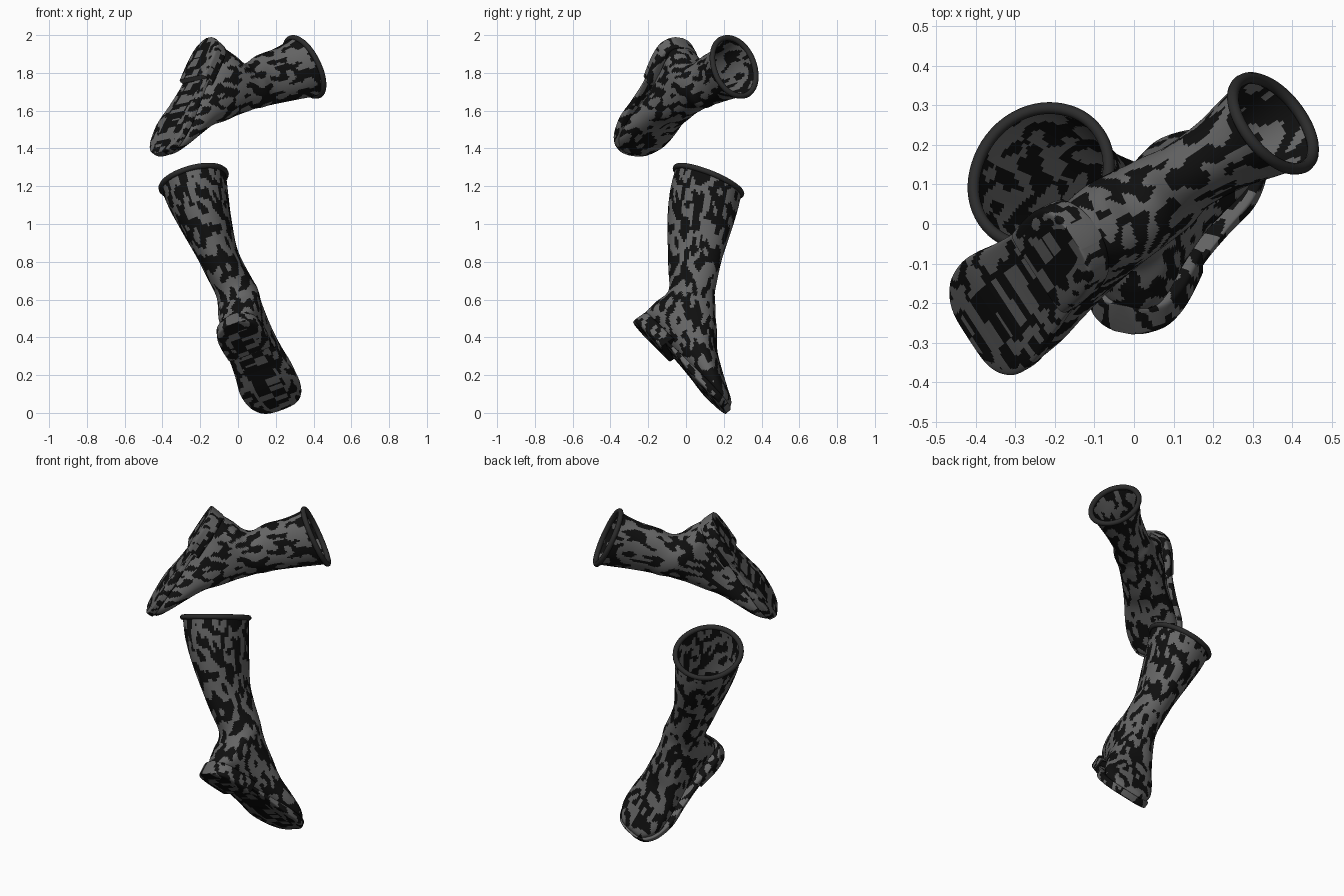
import bpy, math
from mathutils import Vector, noise

if "Cube" in bpy.data.objects:
    bpy.data.objects.remove(bpy.data.objects["Cube"])


def material(name, v):
    m = bpy.data.materials.new(name)
    m.diffuse_color = (v, v, v, 1)
    m.use_nodes = True
    m.node_tree.nodes["Principled BSDF"].inputs["Base Color"].default_value = m.diffuse_color
    return m


BLACK = material("black", 0.005)
GREY = material("grey", 0.13)
DARK = material("dark_grey", 0.025)

# Sections: back/bottom (t, n), front/top (t, n), half width, sideways shift
# t runs heel to toe along the sole, n away from the sole
FOOT = [
    (0.69, 0.03, 0.69, 0.05, 0.04, 0), (0.672, 0.02, 0.672, 0.082, 0.09, 0),
    (0.60, 0.02, 0.60, 0.118, 0.14, 0), (0.50, 0.025, 0.50, 0.168, 0.147, 0),
    (0.39, 0.035, 0.41, 0.22, 0.135, 0), (0.27, 0.045, 0.34, 0.285, 0.122, 0.005),
    (0.13, 0.05, 0.27, 0.34, 0.118, 0.01), (0.02, 0.05, 0.22, 0.385, 0.118, 0.015),
    (0.005, 0.13, 0.19, 0.41, 0.115, 0.02), (0.012, 0.21, 0.17, 0.43, 0.11, 0.02),
    (-0.012, 0.265, 0.15, 0.455, 0.105, 0.015)]
LONG_SHAFT = [
    (-0.10, 0.335, 0.09, 0.53, 0.103, 0.0), (-0.19, 0.41, 0.04, 0.60, 0.107, -0.01),
    (-0.32, 0.525, -0.04, 0.735, 0.135, -0.015), (-0.42, 0.635, -0.10, 0.83, 0.16, -0.015),
    (-0.49, 0.74, -0.15, 0.902, 0.175, -0.01)]
SHORT_SHAFT = [
    (-0.085, 0.305, 0.11, 0.495, 0.092, 0), (-0.16, 0.37, 0.035, 0.58, 0.10, 0.005),
    (-0.225, 0.415, -0.03, 0.655, 0.12, 0.01), (-0.274, 0.439, -0.086, 0.721, 0.135, 0.015)]
SOLE = [(t, lo, t, 0.052, w, 0) for t, lo, w in (
    (0.702, 0.015, 0.035), (0.69, 0.01, 0.085), (0.66, 0.008, 0.122), (0.60, 0.006, 0.15),
    (0.50, 0.006, 0.158), (0.38, 0.02, 0.138), (0.25, 0.03, 0.122), (0.12, 0.03, 0.122),
    (0.03, 0.03, 0.09), (0.0, 0.03, 0.04))]
HEEL = [(t, 0, t + 0.012, 0.085, w, 0) for t, w in (
    (-0.008, 0.035), (0.005, 0.072), (0.04, 0.108), (0.10, 0.124), (0.17, 0.126), (0.24, 0.122))]


def smooth_path(rows, steps):
    # Catmull-Rom interpolation of the section table
    out = []
    last = len(rows) - 1
    for i in range(last):
        a, b, c, d = (rows[max(0, min(last, i + k))] for k in (-1, 0, 1, 2))
        for s in range(steps):
            u = s / steps
            out.append([0.5 * (2 * q + (r - p) * u + (2 * p - 5 * q + 4 * r - e) * u * u
                               + (3 * q - p - 3 * r + e) * u ** 3)
                        for p, q, r, e in zip(a, b, c, d)])
    out.append(list(rows[-1]))
    return out


def ring(row, frame, power, count):
    origin, T, N, L = frame
    pt, pn, qt, qn, w, off = row
    pts = []
    for k in range(count):
        a = 2 * math.pi * k / count
        c, s = math.cos(a), math.sin(a)
        c = math.copysign(abs(c) ** (2 / power), c)
        s = math.copysign(abs(s) ** (2 / power), s)
        t = (pt + qt) / 2 + (qt - pt) / 2 * c
        n = (pn + qn) / 2 + (qn - pn) / 2 * c
        pts.append(origin + T * t + N * n + L * (off + w * s))
    return pts


def loft(name, rows, frame, power, count=96, steps=10, open_end=False):
    rows = smooth_path(rows, steps)
    verts, faces = [], []
    for i, r in enumerate(rows):
        # foot is squarer, shaft is round
        p = power if not open_end else power - 0.4 * min(1, i / (10 * steps))
        verts += ring(r, frame, p, count)
    for i in range(len(rows) - 1):
        for k in range(count):
            j = (k + 1) % count
            faces.append((i * count + k, i * count + j,
                          (i + 1) * count + j, (i + 1) * count + k))
    faces.append(tuple(range(count))[::-1])
    if not open_end:
        faces.append(tuple(range(len(verts) - count, len(verts))))
    me = bpy.data.meshes.new(name)
    me.from_pydata(verts, [], faces)
    me.materials.append(BLACK)
    me.materials.append(GREY)
    # Mottled hide pattern, stretched along the boot
    origin, T, N, L = frame
    axis = (T - N).normalized()
    for f in me.polygons:
        v = f.center - axis * (0.5 * f.center.dot(axis))
        f.material_index = 1 if noise.noise(v * 30) > 0.0 else 0
    ob = bpy.data.objects.new(name, me)
    bpy.context.collection.objects.link(ob)
    bpy.context.view_layer.objects.active = ob
    ob.select_set(True)
    bpy.ops.object.shade_smooth_by_angle(angle=math.radians(45))
    ob.select_set(False)


def rim(name, row, frame):
    # Rolled edge around the opening
    pts = ring(row, frame, 2.05, 64)
    cu = bpy.data.curves.new(name, 'CURVE')
    cu.dimensions = '3D'
    cu.bevel_depth = 0.015
    cu.bevel_resolution = 3
    sp = cu.splines.new('POLY')
    sp.points.add(len(pts) - 1)
    for p, co in zip(sp.points, pts):
        p.co = (*co, 1)
    sp.use_cyclic_u = True
    cu.materials.append(DARK)
    bpy.context.collection.objects.link(bpy.data.objects.new(name, cu))


def boot(prefix, heel, toe_dir, up, shaft, shift):
    T = Vector(toe_dir).normalized()
    N = Vector(up)
    N = (N - T * N.dot(T)).normalized()
    frame = (Vector(heel), T, N, T.cross(N))
    foot = [r[:5] + (r[5] * shift,) for r in FOOT]
    loft(prefix + "_boot_upper", foot + shaft, frame, 2.45, open_end=True)
    loft(prefix + "_boot_sole", SOLE, frame, 7)
    loft(prefix + "_boot_heel", HEEL, frame, 7)
    rim(prefix + "_boot_rim", shaft[-1], frame)


boot("lower", (-0.025, -0.27, 0.465), (0.37, 0.66, -0.655), (-0.10, 0.725, 0.674), LONG_SHAFT, 1)
boot("raised", (-0.158, -0.04, 1.98), (-0.385, -0.37, -0.845), (0.746, 0.415, -0.52), SHORT_SHAFT, 0)
